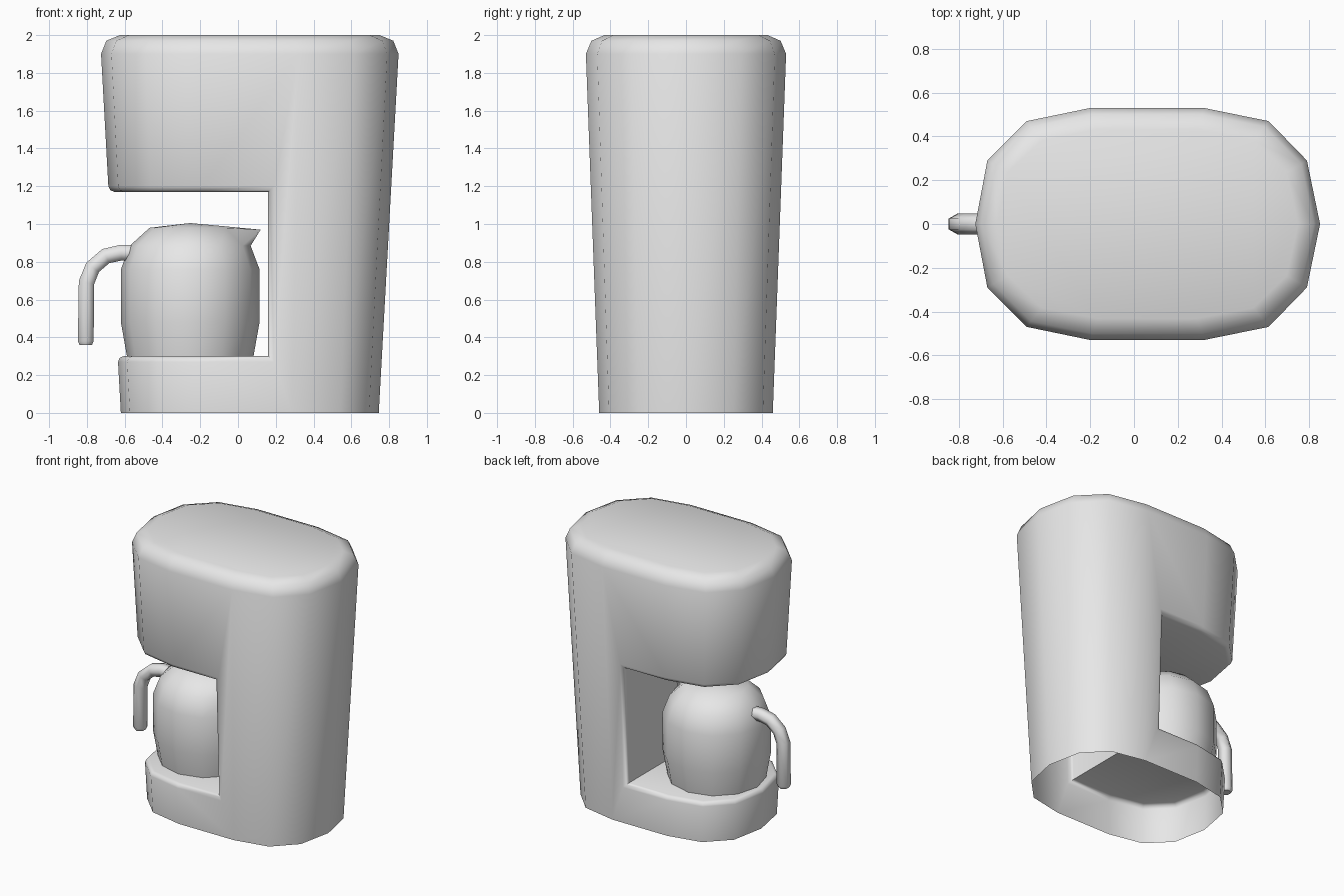
import bpy, bmesh
from math import cos, sin, pi, radians

if "Cube" in bpy.data.objects:
    bpy.data.objects.remove(bpy.data.objects["Cube"])

grey = bpy.data.materials.new("light_grey")
grey.use_nodes = True
grey.diffuse_color = (0.8, 0.8, 0.8, 1)
grey.node_tree.nodes["Principled BSDF"].inputs["Base Color"].default_value = (0.8, 0.8, 0.8, 1)


def make_object(name, bm):
    bmesh.ops.recalc_face_normals(bm, faces=bm.faces)
    mesh = bpy.data.meshes.new(name)
    bm.to_mesh(mesh)
    bm.free()
    obj = bpy.data.objects.new(name, mesh)
    bpy.context.collection.objects.link(obj)
    return obj


def activate(obj):
    bpy.ops.object.select_all(action="DESELECT")
    obj.select_set(True)
    bpy.context.view_layer.objects.active = obj


def finish(obj, angle=50):
    obj.data.materials.clear()
    obj.data.materials.append(grey)
    activate(obj)
    bpy.ops.object.shade_smooth_by_angle(angle=radians(angle))


def loft(bm, rings):
    rows = [[bm.verts.new(p) for p in ring] for ring in rings]
    for low, high in zip(rows, rows[1:]):
        for i in range(len(low)):
            j = (i + 1) % len(low)
            bm.faces.new((low[i], low[j], high[j], high[i]))
    return rows


# Body: rounded oblong tapering towards the base, with a softened top edge
CENTRE_X, FLOOR, CEILING, WALL = 0.0625, 0.3, 1.17, 0.16
half = [(0.85, 0), (0.79, 0.29), (0.615, 0.47), (0.32, 0.53),
        (-0.2, 0.53), (-0.49, 0.47), (-0.67, 0.29), (-0.725, 0)]
outline = half + [(x, -y) for x, y in half[-2:0:-1]]
levels = [(0, 0.867, 0.867), (1.9, 1, 1), (1.97, 0.965, 0.945), (2, 0.873, 0.815)]
bm = bmesh.new()
rows = loft(bm, [[(CENTRE_X + (x - CENTRE_X) * sx, y * sy, z) for x, y in outline]
                 for z, sx, sy in levels])
bm.faces.new(rows[0])
bm.faces.new(rows[-1])
body = make_object("machine_body", bm)

# Bay for the jug, cut through from front to back
bm = bmesh.new()
bmesh.ops.create_cube(bm, size=1)
for v in bm.verts:
    v.co.x = WALL if v.co.x > 0 else -2
    v.co.y *= 3
    v.co.z = CEILING if v.co.z > 0 else FLOOR
cutter = make_object("bay_cutter", bm)
cutter.hide_render = True
cut = body.modifiers.new("bay", "BOOLEAN")
cut.operation = "DIFFERENCE"
cut.solver = "EXACT"
cut.object = cutter
activate(body)
bpy.ops.object.modifier_apply(modifier=cut.name)
bpy.data.objects.remove(cutter)

# Round the rim of the bay and open the hollow underside
bm = bmesh.new()
bm.from_mesh(body.data)
bmesh.ops.remove_doubles(bm, verts=bm.verts, dist=0.0001)


def in_bay(face):
    return any(all(abs(v.co[axis] - value) < 0.001 for v in face.verts)
               for axis, value in ((0, WALL), (2, FLOOR), (2, CEILING)))


rim = [e for e in bm.edges
       if len(e.link_faces) == 2 and sum(in_bay(f) for f in e.link_faces) == 1]
bmesh.ops.bevel(bm, geom=rim, offset=0.03, segments=2, profile=0.5,
                affect="EDGES", clamp_overlap=True)
underside = [f for f in bm.faces if all(v.co.z < 0.001 for v in f.verts)]
bmesh.ops.delete(bm, geom=underside, context="FACES")
bm.to_mesh(body.data)
bm.free()
finish(body)

# Jug: turned profile, one rim corner pulled out as the spout, shallow lid
JUG_X, SIDES = -0.253, 12
profile = [(0.335, 0.3), (0.367, 0.48), (0.367, 0.76), (0.32, 0.885), (0.215, 0.98)]
bm = bmesh.new()
rows = loft(bm, [[(JUG_X + r * cos(2 * pi * i / SIDES), r * sin(2 * pi * i / SIDES), z)
                  for i in range(SIDES)] for r, z in profile])
rim_ring = rows[-1]
rim_ring[0].co = (0.12, 0, 0.97)
peak = bm.verts.new((JUG_X, 0, 1.005))
for i in range(SIDES):
    bm.faces.new((rim_ring[i], rim_ring[(i + 1) % SIDES], peak))
finish(make_object("jug", bm))

# Handle: six-sided tube bent down beside the jug
curve = bpy.data.curves.new("jug_handle", "CURVE")
curve.dimensions = "3D"
curve.bevel_depth = 0.048
curve.bevel_resolution = 1
curve.use_fill_caps = True
path = [(-0.53, 0.845), (-0.62, 0.848), (-0.70, 0.83), (-0.77, 0.77),
        (-0.802, 0.69), (-0.806, 0.38), (-0.806, 0.36)]
spline = curve.splines.new("POLY")
spline.points.add(len(path) - 1)
for point, (x, z) in zip(spline.points, path):
    point.co = (x, 0, z, 1)
spline.points[-1].radius = 0.8
handle = bpy.data.objects.new("jug_handle", curve)
bpy.context.collection.objects.link(handle)
activate(handle)
bpy.ops.object.convert(target="MESH")
finish(bpy.context.view_layer.objects.active, 65)
